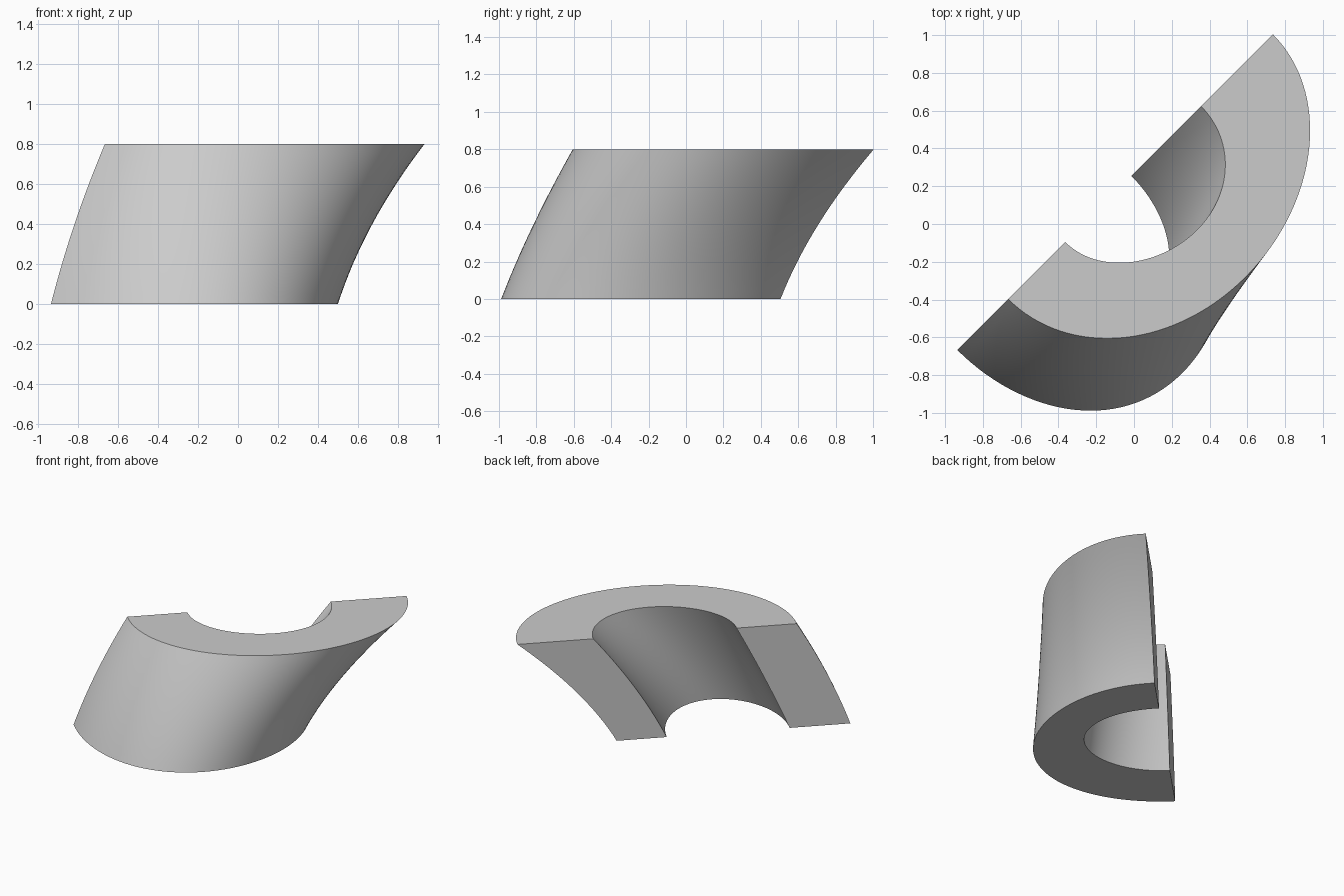
import bpy, bmesh, math

cube = bpy.data.objects.get("Cube")
if cube:
    bpy.data.objects.remove(cube)

HEIGHT = 0.8
CUT = -0.19          # offset of the flat cut plane
STEPS, LEVELS = 64, 16


def mix(a, b, t):
    return a + (b - a) * t


# Each wall: left edge and right edge (bottom, top, bow), depth (bottom, top), skew (bottom, top)
OUTER = dict(left=(-1.133, -0.752, 0.024), right=(0.525, 1.23, 0.065),
             depth=(0.925, 0.806), skew=(0.09, 0.02))
INNER = dict(left=(-0.702, -0.325, 0.01), right=(0.17, 0.692, 0.035),
             depth=(0.56, 0.447), skew=(-0.04, -0.06))


def edge(spec, t):
    bottom, top, bow = spec
    return mix(bottom, top, t) - bow * 4 * t * (1 - t)


def wall_point(wall, t, angle):
    """Point on a leaning half-oval wall, turned 45 degrees about z."""
    lo, hi = edge(wall["left"], t), edge(wall["right"], t)
    c, s = math.cos(angle), math.sin(angle)
    u = (lo + hi) / 2 + (hi - lo) / 2 * c
    v = CUT + mix(*wall["depth"], t) * s * (1 - mix(*wall["skew"], t) * c)
    r = math.sqrt(0.5)
    return ((u + v) * r, (u - v) * r, HEIGHT * t)


# Curved half tube
bm = bmesh.new()
angles = [math.pi * i / STEPS for i in range(STEPS + 1)]
rings = []
for level in range(LEVELS + 1):
    t = level / LEVELS
    ring = [bm.verts.new(wall_point(OUTER, t, a)) for a in angles]
    ring += [bm.verts.new(wall_point(INNER, t, a)) for a in reversed(angles)]
    rings.append(ring)

# Walls and the two flat cut faces
count = len(rings[0])
for low, high in zip(rings, rings[1:]):
    for i in range(count):
        j = (i + 1) % count
        bm.faces.new((low[i], low[j], high[j], high[i]))

# Top and bottom faces
for ring in (rings[0], rings[-1]):
    for i in range(STEPS):
        bm.faces.new((ring[i], ring[i + 1], ring[-2 - i], ring[-1 - i]))

bmesh.ops.recalc_face_normals(bm, faces=bm.faces)
mesh = bpy.data.meshes.new("curved_half_tube")
bm.to_mesh(mesh)
bm.free()
tube = bpy.data.objects.new("curved_half_tube", mesh)
bpy.context.collection.objects.link(tube)

# Colour
grey = bpy.data.materials.new("light_grey")
grey.use_nodes = True
colour = (0.6, 0.6, 0.6, 1)
grey.diffuse_color = colour
grey.node_tree.nodes["Principled BSDF"].inputs["Base Color"].default_value = colour
mesh.materials.append(grey)

bpy.ops.object.select_all(action='DESELECT')
tube.select_set(True)
bpy.context.view_layer.objects.active = tube
bpy.ops.object.shade_smooth_by_angle(angle=math.radians(30))
